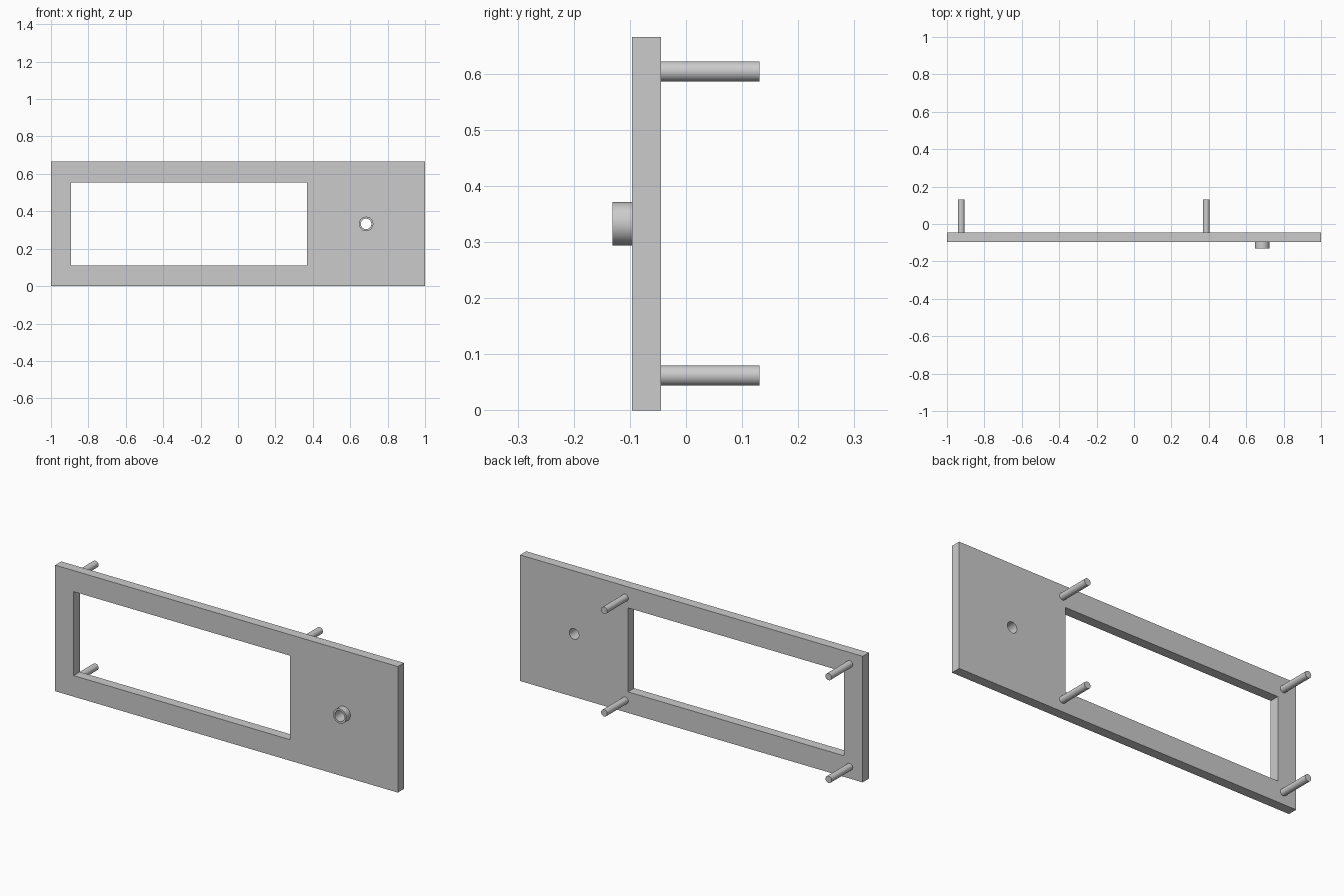
import bpy
import math

if "Cube" in bpy.data.objects:
    bpy.data.objects.remove(bpy.data.objects["Cube"], do_unlink=True)

FRONT, BACK, HEIGHT = -0.096, -0.045, 0.665
MID = HEIGHT / 2

grey = bpy.data.materials.new("plain grey")
grey.use_nodes = True
colour = (0.6, 0.6, 0.6, 1)
grey.diffuse_color = colour
grey.node_tree.nodes["Principled BSDF"].inputs["Base Color"].default_value = colour


def finish(name):
    obj = bpy.context.object
    obj.name = name
    obj.data.materials.append(grey)
    return obj


def box(name, x0, x1, y0, y1, z0, z1):
    bpy.ops.mesh.primitive_cube_add(
        size=1, location=((x0 + x1) / 2, (y0 + y1) / 2, (z0 + z1) / 2))
    obj = finish(name)
    obj.scale = (x1 - x0, y1 - y0, z1 - z0)
    bpy.ops.object.transform_apply(location=False, rotation=False, scale=True)
    return obj


def rod(name, x, z, radius, y0, y1):
    bpy.ops.mesh.primitive_cylinder_add(
        vertices=48, radius=radius, depth=y1 - y0,
        location=(x, (y0 + y1) / 2, z), rotation=(math.pi / 2, 0, 0))
    obj = finish(name)
    bpy.ops.object.transform_apply(location=False, rotation=True, scale=False)
    return obj


def cut(obj, cutter):
    mod = obj.modifiers.new("cut", "BOOLEAN")
    mod.operation = "DIFFERENCE"
    mod.solver = "EXACT"
    mod.object = cutter
    bpy.context.view_layer.objects.active = obj
    bpy.ops.object.modifier_apply(modifier=mod.name)


# Panel with its window, and the hollow collar on its front
panel = box("panel", -1, 1, FRONT, BACK, 0, HEIGHT)
collar = rod("collar", 0.685, MID, 0.0385, -0.131, FRONT)
window = box("window_cutter", -0.892, 0.37, -0.3, 0.3, 0.111, 0.554)
bore = rod("bore_cutter", 0.685, MID, 0.028, -0.3, 0.3)
cut(panel, window)
cut(panel, bore)
cut(collar, bore)
for cutter in (window, bore):
    bpy.data.objects.remove(cutter, do_unlink=True)

# Four mounting pins on the back
pins = [rod(f"{level}_{side}_pin", x, z, 0.018, BACK, 0.131)
        for side, x in (("right", -0.924), ("left", 0.386))
        for level, z in (("lower", 0.062), ("upper", 0.604))]

# Smooth the round walls, keep the edges crisp
bpy.ops.object.select_all(action="DESELECT")
for obj in (panel, collar, *pins):
    obj.select_set(True)
bpy.context.view_layer.objects.active = panel
bpy.ops.object.shade_smooth_by_angle(angle=math.radians(30))
